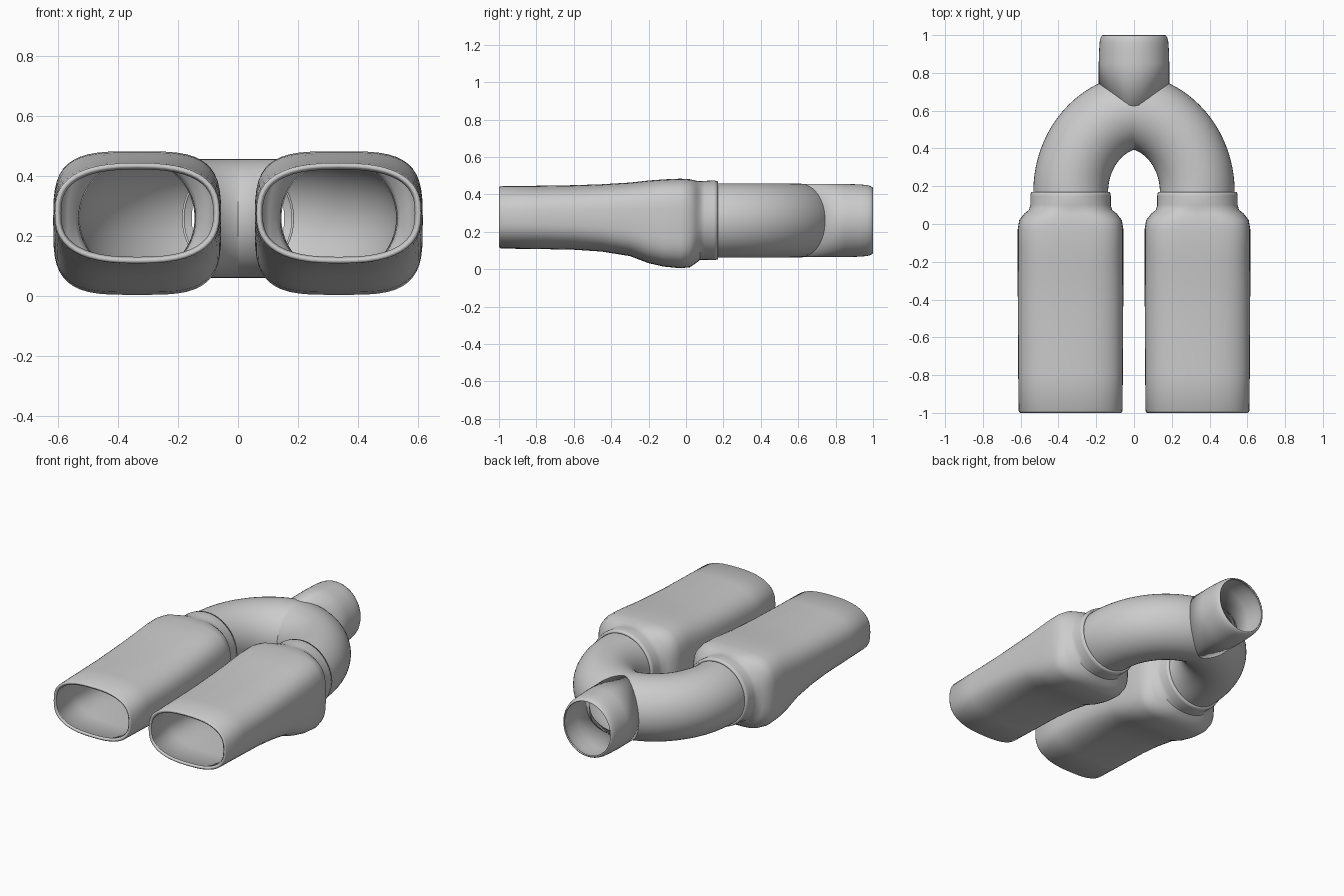
import bpy
import bmesh
from math import cos, sin, pi, sqrt, copysign

cube = bpy.data.objects.get("Cube")
if cube:
    bpy.data.objects.remove(cube)

SIDES = 48
MID_Z = 0.26
TIP_X = 0.336
PIPE_R = 0.198

metal = bpy.data.materials.new("grey metal")
metal.use_nodes = True
metal.diffuse_color = (0.6, 0.6, 0.6, 1)
metal.node_tree.nodes["Principled BSDF"].inputs["Base Color"].default_value = (0.6, 0.6, 0.6, 1)


def angles():
    return [2 * pi * j / SIDES for j in range(SIDES)]


def power(v, n):
    return copysign(abs(v) ** (2 / n), v)


def loft(rings):
    """Skin a list of equal-sized rings into an open tube."""
    bm = bmesh.new()
    loops = [[bm.verts.new(p) for p in ring] for ring in rings]
    for a, b in zip(loops, loops[1:]):
        for j in range(SIDES):
            k = (j + 1) % SIDES
            bm.faces.new((a[j], b[j], b[k], a[k]))
    return bm


def finish(name, bm, wall, mirrored):
    mesh = bpy.data.meshes.new(name)
    bm.to_mesh(mesh)
    bm.free()
    mesh.materials.append(metal)
    ob = bpy.data.objects.new(name, mesh)
    bpy.context.collection.objects.link(ob)
    bpy.ops.object.select_all(action="DESELECT")
    ob.select_set(True)
    bpy.context.view_layer.objects.active = ob
    bpy.ops.object.shade_smooth_by_angle(angle=0.7)
    if wall:
        shell = ob.modifiers.new("wall", "SOLIDIFY")
        shell.thickness = wall
        shell.offset = -1
    if mirrored:
        mirror = ob.modifiers.new("mirror", "MIRROR")
        mirror.use_mirror_merge = False
    return ob


# Flattened tips with a swollen rear and round collar:
# y, half width, bottom, top, squareness
tip_profile = [
    (-1.0, 0.268, 0.118, 0.438, 2.6),
    (-0.99, 0.275, 0.11, 0.445, 2.6),
    (-0.8, 0.277, 0.108, 0.446, 2.7),
    (-0.6, 0.278, 0.104, 0.449, 2.8),
    (-0.45, 0.279, 0.094, 0.454, 3.0),
    (-0.3, 0.28, 0.07, 0.463, 3.2),
    (-0.2, 0.28, 0.032, 0.474, 3.4),
    (-0.12, 0.28, 0.014, 0.48, 3.6),
    (-0.03, 0.28, 0.005, 0.484, 3.6),
    (0.02, 0.272, 0.01, 0.481, 3.4),
    (0.055, 0.245, 0.033, 0.473, 2.8),
    (0.075, 0.22, 0.05, 0.47, 2.2),
    (0.1, 0.213, 0.05, 0.472, 2.0),
    (0.15, 0.213, 0.048, 0.475, 2.0),
    (0.17, 0.209, 0.053, 0.47, 2.0),
]
rings = []
for y, w, lo, hi, n in tip_profile:
    rings.append([(TIP_X + w * power(cos(t), n), y,
                   (lo + hi) / 2 + (hi - lo) / 2 * power(sin(t), n)) for t in angles()])
finish("exhaust_tips", loft(rings), 0.018, True)

# Curved branch pipes that meet on the centre line
BEND_X, BEND_Y, RAD_X, RAD_Y = -0.05, 0.17, 0.385, 0.43
path = [(BEND_X + RAD_X, 0.09, 1, 0)]
STEPS = 32
for i in range(STEPS + 1):
    a = pi / 2 * i / STEPS
    nx, ny = cos(a) / RAD_X, sin(a) / RAD_Y
    size = sqrt(nx * nx + ny * ny)
    path.append((BEND_X + RAD_X * cos(a), BEND_Y + RAD_Y * sin(a), nx / size, ny / size))
rings = [[(px + nx * PIPE_R * cos(t), py + ny * PIPE_R * cos(t), MID_Z + PIPE_R * sin(t))
          for t in angles()] for px, py, nx, ny in path]
bm = loft(rings)
bmesh.ops.bisect_plane(bm, geom=bm.verts[:] + bm.edges[:] + bm.faces[:],
                       plane_co=(0, 0, 0), plane_no=(1, 0, 0), clear_inner=True)
# Open the branch wall where the inlet joins
hidden = []
for f in bm.faces:
    c = f.calc_center_median()
    if c.y > 0.6 and c.x ** 2 + (c.z - MID_Z) ** 2 < 0.16 ** 2:
        hidden.append(f)
bmesh.ops.delete(bm, geom=hidden, context="FACES")
finish("branch_pipes", bm, 0, True)

# Inlet neck, its front edge shaped to sit just inside the branches
NECK_W, NECK_H = 0.187, 0.196
start = []
for t in angles():
    x, dz = NECK_W * cos(t), NECK_H * sin(t)
    reach = sqrt(PIPE_R ** 2 - dz ** 2)
    slope = (abs(x) - BEND_X) / (RAD_X + reach)
    y = BEND_Y + (RAD_Y + reach) * sqrt(1 - slope ** 2) - 0.025
    start.append((x, y, MID_Z + dz))
rings = [start]
for y, k in [(0.85, 1), (0.93, 0.985), (0.965, 0.97), (0.985, 0.945), (0.997, 0.91), (1.0, 0.88)]:
    rings.append([(NECK_W * k * cos(t), y, MID_Z + NECK_H * k * sin(t)) for t in angles()])
finish("inlet_neck", loft(rings), 0.008, False)
